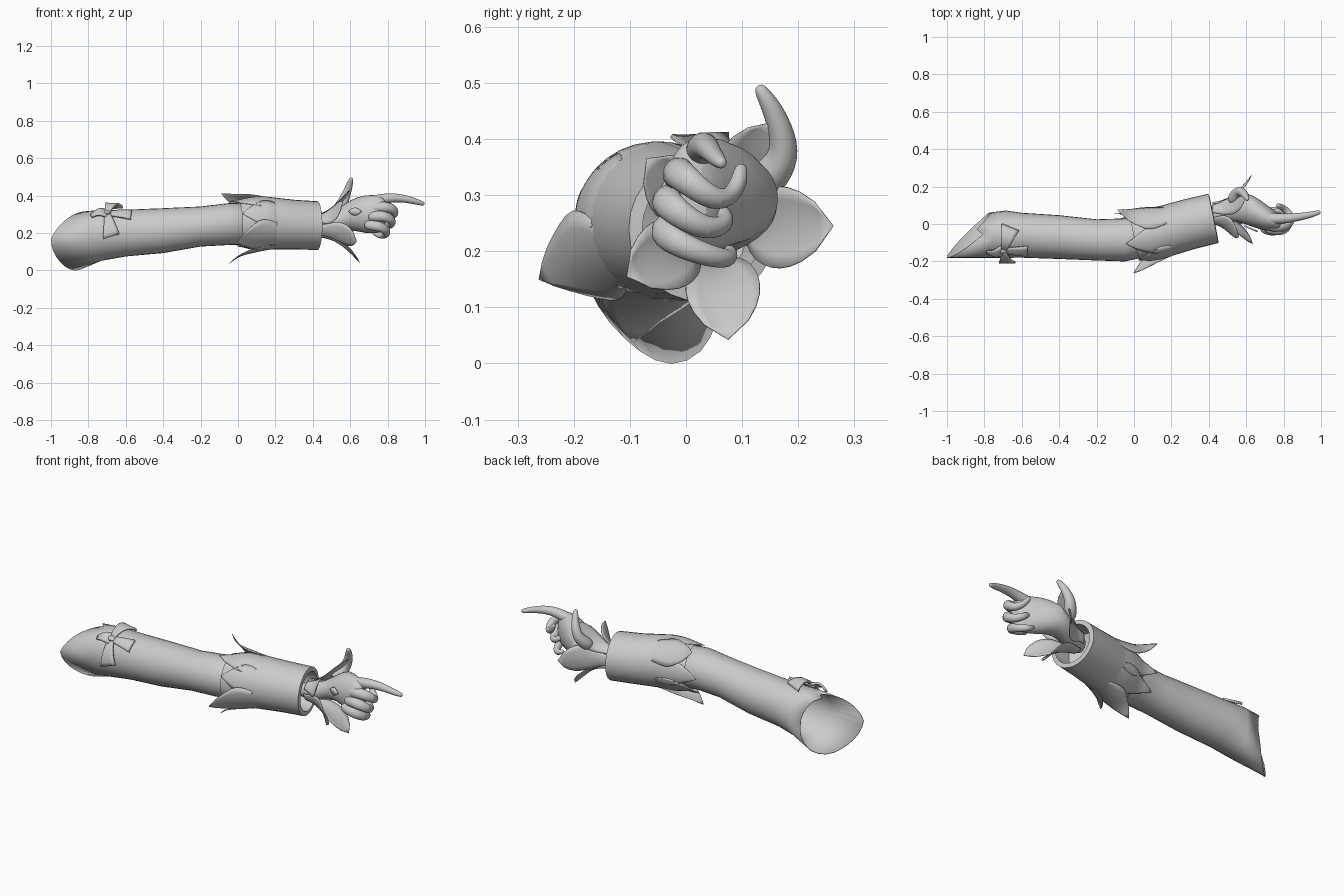
import bpy, bmesh, math
from mathutils import Vector, Quaternion

old = bpy.data.objects.get("Cube")
if old:
    bpy.data.objects.remove(old, do_unlink=True)

grey = bpy.data.materials.new("plain grey")
grey.use_nodes = True
grey.diffuse_color = (0.6, 0.6, 0.6, 1)
grey.node_tree.nodes["Principled BSDF"].inputs["Base Color"].default_value = (0.6, 0.6, 0.6, 1)


def build(name, rows, loop=False, caps=False, thick=0, subdiv=0, angle=50):
    """Skin a grid of points; loop closes each row into a ring."""
    bm = bmesh.new()
    grid = [[bm.verts.new(p) for p in row] for row in rows]
    n = len(grid[0])
    for a, b in zip(grid, grid[1:]):
        for j in range(n if loop else n - 1):
            k = (j + 1) % n
            bm.faces.new((a[j], a[k], b[k], b[j]))
    if caps:
        bm.faces.new(grid[0])
        bm.faces.new(grid[-1])
    if not loop:
        bmesh.ops.remove_doubles(bm, verts=bm.verts, dist=0.0005)
    bmesh.ops.recalc_face_normals(bm, faces=bm.faces)
    mesh = bpy.data.meshes.new(name)
    bm.to_mesh(mesh)
    bm.free()
    mesh.materials.append(grey)
    ob = bpy.data.objects.new(name, mesh)
    bpy.context.collection.objects.link(ob)
    if thick:
        mod = ob.modifiers.new("thickness", "SOLIDIFY")
        mod.thickness = thick
        mod.offset = 0
    if subdiv:
        ob.modifiers.new("rounding", "SUBSURF").levels = subdiv
    bpy.ops.object.select_all(action="DESELECT")
    ob.select_set(True)
    bpy.context.view_layer.objects.active = ob
    bpy.ops.object.shade_smooth_by_angle(angle=math.radians(angle))
    return ob


def ring(sec, a, off=0):
    """Point on a slanted elliptical section: x, y, z, y radius, z radius, slant."""
    x, y, z, ry, rz, k = sec
    dy = (ry + off) * math.cos(a)
    return Vector((x + k * dy, y + dy, z + (rz + off) * math.sin(a)))


def section_at(table, x):
    if x <= table[0][0]:
        return (x,) + table[0][1:]
    for p, q in zip(table, table[1:]):
        if x <= q[0]:
            t = (x - p[0]) / (q[0] - p[0])
            return tuple(u + (v - u) * t for u, v in zip(p, q))
    return table[-1]


def ring_rows(table, n=28):
    return [[ring(s, math.tau * j / n) for j in range(n)] for s in table]


# Sleeve of the upper arm; the open shoulder edge is pulled back on top and pointed below
sleeve = [(-0.87, -0.055, 0.167, 0.125, 0.148, 1.04),
          (-0.74, -0.055, 0.187, 0.125, 0.135, 0.45),
          (-0.6, -0.06, 0.2, 0.118, 0.123, 0),
          (-0.4, -0.07, 0.213, 0.115, 0.118, 0),
          (-0.2, -0.085, 0.235, 0.108, 0.105, 0),
          (-0.05, -0.085, 0.248, 0.113, 0.11, 0),
          (0.12, -0.05, 0.25, 0.11, 0.11, -0.1)]
rows = ring_rows(sleeve)
for p in rows[0]:
    s = (p.z - 0.167) / 0.148
    p.x += 0.06 * max(0, s) * (p.y < -0.05)
    p.x -= 0.35 * max(0, p.y)
    p.y += 0.03 * max(0, -s) - 0.2 * max(0, p.y)
    p.z -= 0.018 * max(0, -s) ** 6
build("upper_sleeve", rows, loop=True, thick=0.004)

# Forearm cuff with a rim that turns inward
cuff = [(0.0, -0.072, 0.25, 0.124, 0.122, -0.2),
        (0.07, -0.06, 0.252, 0.132, 0.136, -0.2),
        (0.16, -0.04, 0.253, 0.135, 0.141, -0.2),
        (0.3, 0.0, 0.245, 0.133, 0.133, -0.2),
        (0.425, 0.03, 0.24, 0.132, 0.13, -0.2)]
inner = [(0.428, 0.03, 0.24, 0.108, 0.106, -0.2),
         (0.33, 0.01, 0.24, 0.1, 0.1, -0.2),
         (0.3, 0.01, 0.24, 0.03, 0.03, -0.2)]
build("forearm_cuff", ring_rows(cuff + inner), loop=True)


# Pointed leaves growing out of the cuff, some with flared tips
def cuff_leaf(i, deg, tip, flare, half, root=0.22):
    rows = []
    for r in range(12):
        t = r / 11
        w = math.radians(half) * (1 - t ** 1.5) * (0.4 + 0.6 * min(1, 2 * t))
        sec = section_at(cuff, root + (tip - root) * t)
        off = -0.006 + 0.01 * min(1, 2.5 * t) + flare * t ** 2.5
        rows.append([ring(sec, math.radians(deg) + w * s / 3, off) for s in range(-3, 4)])
    build(f"cuff_leaf_{i}", rows, thick=0.003)


for i, leaf in enumerate([(208, -0.04, 0.087, 54), (264, -0.05, 0.087, 52), (48, -0.06, 0.092, 48),
                          (105, -0.05, 0, 52), (155, 0.0, 0, 50),
                          (315, -0.08, 0, 52), (3, -0.08, 0, 52)]):
    cuff_leaf(i, *leaf)

# Rounded petals spreading out of the cuff around the wrist
axis = Vector((0.42, 0.055, 0.24))
for i, (tip, half) in enumerate([((0.63, 0.262, 0.245), 0.064), ((0.65, 0.075, 0.043), 0.058),
                                 ((0.635, -0.105, 0.155), 0.056), ((0.56, -0.07, 0.365), 0.052),
                                 ((0.6, 0.155, 0.43), 0.052)]):
    tip = Vector(tip)
    radial = tip - axis
    radial.x = 0
    radial.normalize()
    side = radial.cross(Vector((1, 0, 0)))
    root = axis + radial * 0.06
    rows = []
    for r in range(13):
        t = r / 12
        w = half * (0.45 * (1 - t) + math.sin(math.pi * t ** 2) ** 0.6) if 0 < t < 1 else half * 0.5 * (1 - t)
        mid = root.lerp(tip, t) - radial * 0.035 * math.sin(math.pi * t)
        rows.append([mid + side * w * s / 3 - radial * w * 0.25 * (s / 3) ** 2
                     for s in range(-3, 4)])
    build(f"wrist_petal_{i}", rows, thick=0.003)

# Wrist and palm
palm = [(0.36, 0.04, 0.235, 0.05, 0.05, 0), (0.47, 0.06, 0.238, 0.05, 0.047, 0),
        (0.53, 0.085, 0.265, 0.068, 0.06, 0), (0.6, 0.088, 0.3, 0.092, 0.082, 0),
        (0.68, 0.045, 0.302, 0.082, 0.108, 0), (0.76, 0.012, 0.3, 0.055, 0.105, 0),
        (0.795, 0.005, 0.3, 0.035, 0.08, 0)]
build("palm", ring_rows(palm, 14), loop=True, caps=True, subdiv=1)


# Fingers as tapered tubes along a bent path
def finger(name, path, r0, r1, n=8):
    pts = [Vector(p) for p in path]
    end = pts[-1] + (pts[-1] - pts[-2]).normalized() * r1 * 0.8
    count = len(pts)
    radii = [r0 + (r1 - r0) * i / (count - 1) for i in range(count)] + [r1 * 0.5]
    pts.append(end)
    rows, prev, q = [], Vector((0, 0, 1)), Quaternion()
    for i, p in enumerate(pts):
        d = (pts[min(i + 1, count)] - pts[max(i - 1, 0)]).normalized()
        q = prev.rotation_difference(d) @ q
        prev = d
        rows.append([p + q @ Vector((math.cos(a), math.sin(a), 0)) * radii[i]
                     for a in (math.tau * j / n for j in range(n))])
    build(name, rows, loop=True, caps=True, subdiv=2)


finger("index_finger", [(0.68, 0.035, 0.36), (0.78, 0.025, 0.386), (0.86, 0.035, 0.39),
                        (0.93, 0.045, 0.375), (0.987, 0.062, 0.358)], 0.036, 0.014)
finger("thumb", [(0.52, 0.115, 0.3), (0.555, 0.168, 0.35), (0.572, 0.178, 0.39),
                 (0.594, 0.157, 0.45), (0.605, 0.134, 0.486)], 0.042, 0.014)
finger("middle_finger", [(0.7, -0.005, 0.33), (0.8, -0.02, 0.345), (0.845, 0.01, 0.32),
                         (0.83, 0.06, 0.283), (0.79, 0.092, 0.31), (0.77, 0.098, 0.345)], 0.036, 0.014)
finger("ring_finger", [(0.69, -0.015, 0.285), (0.785, -0.042, 0.295), (0.83, -0.015, 0.267),
                       (0.815, 0.04, 0.235), (0.78, 0.075, 0.25), (0.75, 0.065, 0.27)], 0.036, 0.015)
finger("little_finger", [(0.67, -0.015, 0.245), (0.76, -0.047, 0.238), (0.8, -0.015, 0.212),
                         (0.79, 0.045, 0.19), (0.76, 0.08, 0.185), (0.73, 0.078, 0.2)], 0.034, 0.014)

# Small leaf ornament on the back of the hand
build("hand_ornament", [[Vector((0.59 + 0.07 * t, -0.01 - 0.03 * t, 0.315 + s * 0.022 * math.sin(math.pi * t)))
                         for s in (-1, 0, 1)] for t in (0, 0.25, 0.5, 0.75, 1)], thick=0.008)


# Ribbon bow wrapped on the upper sleeve
def ribbon(name, heading, length, w0, w1, puff, lift=0):
    c, s = math.cos(math.radians(heading)), math.sin(math.radians(heading))
    rows = []
    for r in range(8):
        t = r / 7
        w = w0 + (w1 - w0) * t
        row = []
        for j in (-1, -0.5, 0, 0.5, 1):
            u, v = length * t, w * j
            # The slant of the sleeve is left out so the bow keeps its shape
            sec = section_at(sleeve, -0.7 + u * c - v * s)[:5] + (0,)
            a = math.radians(128) + (u * s + v * c) / 0.125
            row.append(ring(sec, a, 0.012 + puff * math.sin(math.pi * t) + lift * t))
        rows.append(row)
    build(name, rows, thick=0.012, angle=35)


ribbon("bow_tail_front", 80, 0.125, 0.012, 0.045, 0.004, 0.015)
ribbon("bow_tail_side", 4, 0.13, 0.012, 0.034, 0.004)
ribbon("bow_loop_top", -72, 0.125, 0.012, 0.048, 0.02, 0.005)
ribbon("bow_loop_back", 172, 0.085, 0.03, 0.008, 0.02)
knot = ring(section_at(sleeve, -0.7)[:5] + (0,), math.radians(128), 0.015)
rows = [[knot + Vector((0.024 * math.cos(a) * math.sin(b), 0.02 * math.sin(a) * math.sin(b), 0.016 * math.cos(b)))
         for a in (math.tau * j / 10 for j in range(10))] for b in (0.1, 0.8, 1.57, 2.3, 3.04)]
build("bow_knot", rows, loop=True, caps=True)
